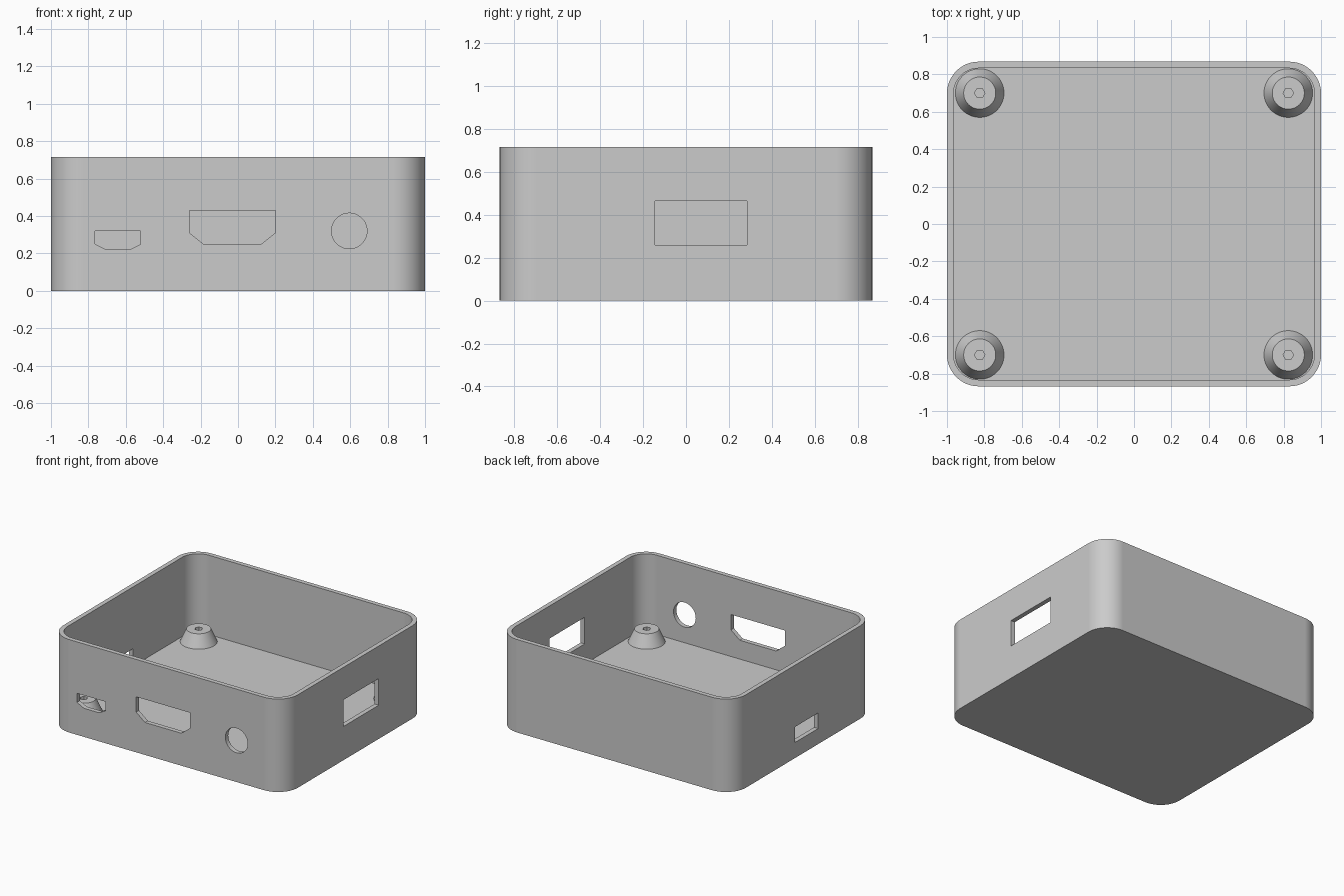
import bpy
import bmesh
from math import cos, sin, pi, radians
from mathutils import Matrix, Vector

old = bpy.data.objects.get("Cube")
if old:
    bpy.data.objects.remove(old, do_unlink=True)

# Overall sizes
HALF_X, HALF_Y, HEIGHT = 1.0, 0.868, 0.716
WALL, FLOOR, RADIUS = 0.035, 0.105, 0.17

grey = bpy.data.materials.new("case grey")
grey.use_nodes = True
colour = (0.6, 0.6, 0.6, 1)
grey.diffuse_color = colour
grey.node_tree.nodes["Principled BSDF"].inputs["Base Color"].default_value = colour


def prism(name, outline, start, depth, matrix=None):
    """Extrude a 2D outline along z from start, then place it with matrix."""
    bm = bmesh.new()
    face = bm.faces.new([bm.verts.new((u, v, start)) for u, v in outline])
    top = bmesh.ops.extrude_face_region(bm, geom=[face])
    moved = [g for g in top["geom"] if isinstance(g, bmesh.types.BMVert)]
    bmesh.ops.translate(bm, verts=moved, vec=(0, 0, depth))
    bmesh.ops.recalc_face_normals(bm, faces=bm.faces)
    if matrix:
        bmesh.ops.transform(bm, matrix=matrix, verts=bm.verts)
    mesh = bpy.data.meshes.new(name)
    bm.to_mesh(mesh)
    bm.free()
    mesh.materials.append(grey)
    obj = bpy.data.objects.new(name, mesh)
    bpy.context.collection.objects.link(obj)
    return obj


def rounded_rect(hx, hy, r, steps=12):
    points = []
    for quarter, (sx, sy) in enumerate([(1, 1), (-1, 1), (-1, -1), (1, -1)]):
        for i in range(steps + 1):
            a = (quarter + i / steps) * pi / 2
            points.append((sx * (hx - r) + r * cos(a), sy * (hy - r) + r * sin(a)))
    return points


def circle(cx, cy, r, sides):
    return [(cx + r * cos(2 * pi * i / sides), cy + r * sin(2 * pi * i / sides))
            for i in range(sides)]


def rect(u0, u1, v0, v1):
    return [(u0, v0), (u1, v0), (u1, v1), (u0, v1)]


def port(u0, u1, v0, v1, cut_u, cut_v):
    """Rectangle with its two lower corners cut off."""
    return [(u0 + cut_u, v0), (u1 - cut_u, v0), (u1, v0 + cut_v),
            (u1, v1), (u0, v1), (u0, v0 + cut_v)]


def activate(obj):
    bpy.ops.object.select_all(action="DESELECT")
    obj.select_set(True)
    bpy.context.view_layer.objects.active = obj


def cut(obj, cutter):
    """Subtract the cutter and remove it."""
    activate(obj)
    mod = obj.modifiers.new("cut", "BOOLEAN")
    mod.operation, mod.solver, mod.object = "DIFFERENCE", "EXACT", cutter
    bpy.ops.object.modifier_apply(modifier=mod.name)
    bpy.data.objects.remove(cutter, do_unlink=True)


def smooth(obj):
    activate(obj)
    bpy.ops.object.shade_smooth_by_angle(angle=radians(30))
    mod = obj.modifiers.new("flat walls", "WEIGHTED_NORMAL")
    mod.keep_sharp = True


# Case: rounded block with a hollow inside
case = prism("case", rounded_rect(HALF_X, HALF_Y, RADIUS), 0, HEIGHT)
cut(case, prism("hollow", rounded_rect(HALF_X - WALL, HALF_Y - WALL, RADIUS - WALL),
                FLOOR, HEIGHT))

# Openings: outlines in wall coordinates, pushed through one wall each
front = Matrix.Translation((0, -HALF_Y, 0)) @ Matrix.Rotation(pi / 2, 4, "X")
side = Matrix(((0, 0, 1, 0), (1, 0, 0, 0), (0, 1, 0, 0), (0, 0, 0, 1)))
openings = [
    ("small_port", port(-0.765, -0.52, 0.22, 0.32, 0.06, 0.03), front),
    ("wide_port", port(-0.26, 0.2, 0.25, 0.428, 0.075, 0.06), front),
    ("round_port", circle(0.595, 0.32, 0.095, 48), front),
    ("right_window", rect(-0.145, 0.285, 0.26, 0.465),
     Matrix.Translation((HALF_X, 0, 0)) @ side),
    ("left_slot", rect(-0.18, 0.1, 0.12, 0.24),
     Matrix.Translation((-HALF_X, 0, 0)) @ side),
]
for name, outline, matrix in openings:
    cut(case, prism(name, outline, -0.08, 0.16, matrix))
smooth(case)

# Tapered mounting posts with a six-sided screw hole
POST_X, POST_Y, POST_HEIGHT = 0.825, 0.7, 0.098
for sx, x_name in ((-1, "left"), (1, "right")):
    for sy, y_name in ((-1, "front"), (1, "back")):
        place = Matrix.Translation((sx * POST_X, sy * POST_Y, FLOOR))
        post = prism(f"{y_name}_{x_name}_post", circle(0, 0, 0.13, 48), 0, POST_HEIGHT)
        for v in post.data.vertices:
            if v.co.z > 0.01:
                v.co = Vector((v.co.x * 0.66, v.co.y * 0.66, v.co.z))
        cut(post, prism("screw_hole", circle(0, 0, 0.028, 6), -0.05, 0.3))
        post.data.transform(place)
        smooth(post)
